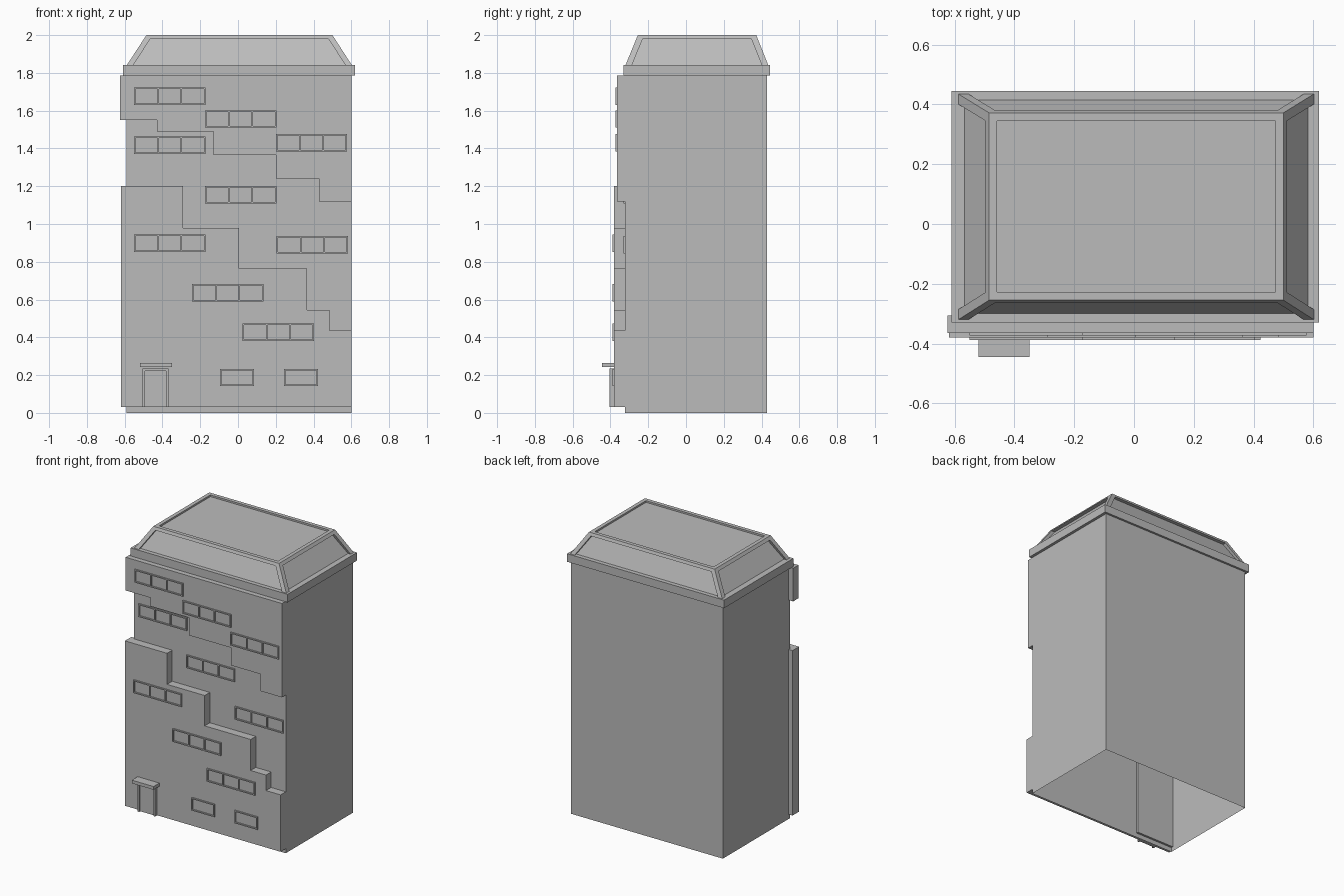
import bpy
import bmesh

cube = bpy.data.objects.get("Cube")
if cube:
    bpy.data.objects.remove(cube, do_unlink=True)

stone = bpy.data.materials.new("stone grey")
stone.use_nodes = True
GREY = (0.5, 0.5, 0.5, 1)
stone.diffuse_color = GREY
stone.node_tree.nodes["Principled BSDF"].inputs["Base Color"].default_value = GREY


def finish(name, bm):
    bmesh.ops.recalc_face_normals(bm, faces=bm.faces)
    mesh = bpy.data.meshes.new(name)
    bm.to_mesh(mesh)
    bm.free()
    mesh.materials.append(stone)
    obj = bpy.data.objects.new(name, mesh)
    bpy.context.collection.objects.link(obj)
    return obj


def loft(bm, low, high, z0, z1):
    """Solid between two rectangles (x0, x1, y0, y1) at two heights."""
    rings = []
    for (x0, x1, y0, y1), z in ((low, z0), (high, z1)):
        corners = ((x0, y0), (x1, y0), (x1, y1), (x0, y1))
        rings.append([bm.verts.new((x, y, z)) for x, y in corners])
    a, b = rings
    bottom = bm.faces.new(a[::-1])
    bm.faces.new(b)
    for i in range(4):
        j = (i + 1) % 4
        bm.faces.new((a[i], a[j], b[j], b[i]))
    return bottom


def box(bm, x0, x1, y0, y1, z0, z1):
    return loft(bm, (x0, x1, y0, y1), (x0, x1, y0, y1), z0, z1)


def stepped_slab(name, left, steps, flat, front):
    """Wall slab with one straight edge and one stepped edge."""
    bm = bmesh.new()
    outline, x = [(left, flat)], left
    for right, z in steps:
        outline += [(x, z), (right, z)]
        x = right
    outline.append((x, flat))
    face = bm.faces.new([bm.verts.new((x, front, z)) for x, z in outline])
    out = bmesh.ops.extrude_face_region(bm, geom=[face])
    moved = [v for v in out["geom"] if isinstance(v, bmesh.types.BMVert)]
    bmesh.ops.translate(bm, verts=moved, vec=(0, BODY_FRONT - front, 0))
    # The first column wraps round the corner of the body
    box(bm, left, steps[0][0], BODY_FRONT, BODY_FRONT + 0.015,
        min(flat, steps[0][1]), max(flat, steps[0][1]))
    return finish(name, bm)


def window(name, x0, x1, z0, z1, wall, panes):
    """Thin raised frame with glazing bars."""
    bm = bmesh.new()
    t, y = 0.008, wall - 0.009
    box(bm, x0, x1, y, wall, z0, z0 + t)
    box(bm, x0, x1, y, wall, z1 - t, z1)
    for i in range(panes + 1):
        x = x0 + (x1 - x0 - t) * i / panes
        box(bm, x, x + t, y, wall, z0 + t, z1 - t)
    return finish(name, bm)


def inset(rect, d):
    x0, x1, y0, y1 = rect
    return (x0 + d, x1 - d, y0 + d, y1 - d)


BODY_FRONT, UPPER, LOWER = -0.322, -0.365, -0.38

# Body, open underneath
bm = bmesh.new()
bm.faces.remove(box(bm, -0.59, 0.6, BODY_FRONT, 0.43, 0, 1.79))
finish("body", bm)

# Stepped front layers
stepped_slab("upper_slab", -0.625,
             [(-0.43, 1.55), (-0.13, 1.49), (0.2, 1.365), (0.43, 1.24), (0.6, 1.12)],
             1.785, UPPER)
stepped_slab("lower_slab", -0.62,
             [(-0.29, 1.2), (0.005, 0.98), (0.365, 0.765), (0.485, 0.545), (0.6, 0.435)],
             0.032, LOWER)

# Three-pane windows: left edge, sill height, wall plane
rows = [(-0.55, 1.63, UPPER), (-0.175, 1.51, UPPER), (0.2, 1.385, UPPER),
        (-0.55, 1.37, BODY_FRONT), (-0.175, 1.108, BODY_FRONT),
        (0.205, 0.845, BODY_FRONT), (-0.55, 0.853, LOWER),
        (-0.243, 0.59, LOWER), (0.025, 0.38, LOWER)]
for x, z, wall in rows:
    window("wide_window", x, x + 0.378, z, z + 0.092, wall, 3)

# Ground floor windows
for x in (-0.095, 0.243):
    window("small_window", x, x + 0.18, 0.143, 0.233, LOWER, 1)

# Door and canopy
bm = bmesh.new()
for x in (-0.505, -0.38):
    box(bm, x, x + 0.013, -0.404, LOWER, 0.032, 0.235)
box(bm, -0.492, -0.38, -0.404, LOWER, 0.222, 0.235)
finish("door_frame", bm)
bm = bmesh.new()
box(bm, -0.492, -0.38, -0.392, LOWER, 0.032, 0.222)
finish("door", bm)
bm = bmesh.new()
box(bm, -0.52, -0.35, -0.445, LOWER, 0.242, 0.265)
finish("door_canopy", bm)

# Cornice
bm = bmesh.new()
box(bm, -0.61, 0.62, -0.33, 0.445, 1.785, 1.842)
finish("cornice", bm)

# Sloped roof: recessed panels inside a rim and four corner ribs
BASE, TOP = (-0.588, 0.602, -0.32, 0.435), (-0.485, 0.5, -0.255, 0.372)
Z0, Z1, ZR = 1.842, 2.0, 1.98
bm = bmesh.new()
loft(bm, inset(BASE, 0.02), inset(TOP, 0.02), Z0, Z1 - 0.012)
finish("roof_panels", bm)

k = (ZR - Z0) / (Z1 - Z0)
RIM = tuple(a + (b - a) * k for a, b in zip(BASE, TOP))
bm = bmesh.new()
rings = []
for rect, z in ((RIM, ZR), (TOP, Z1), (inset(TOP, 0.027), Z1), (inset(TOP, 0.027), ZR)):
    x0, x1, y0, y1 = rect
    rings.append([bm.verts.new((x, y, z)) for x, y in
                  ((x0, y0), (x1, y0), (x1, y1), (x0, y1))])
for n in range(4):
    a, b = rings[n], rings[(n + 1) % 4]
    for i in range(4):
        j = (i + 1) % 4
        bm.faces.new((a[i], a[j], b[j], b[i]))
finish("roof_rim", bm)


def corner(rect, right, back, w):
    x0, x1, y0, y1 = rect
    xs = (x1 - w, x1) if right else (x0, x0 + w)
    ys = (y1 - w, y1) if back else (y0, y0 + w)
    return xs + ys


bm = bmesh.new()
for right in (False, True):
    for back in (False, True):
        loft(bm, corner(BASE, right, back, 0.034), corner(RIM, right, back, 0.034), Z0, ZR)
finish("roof_ribs", bm)
